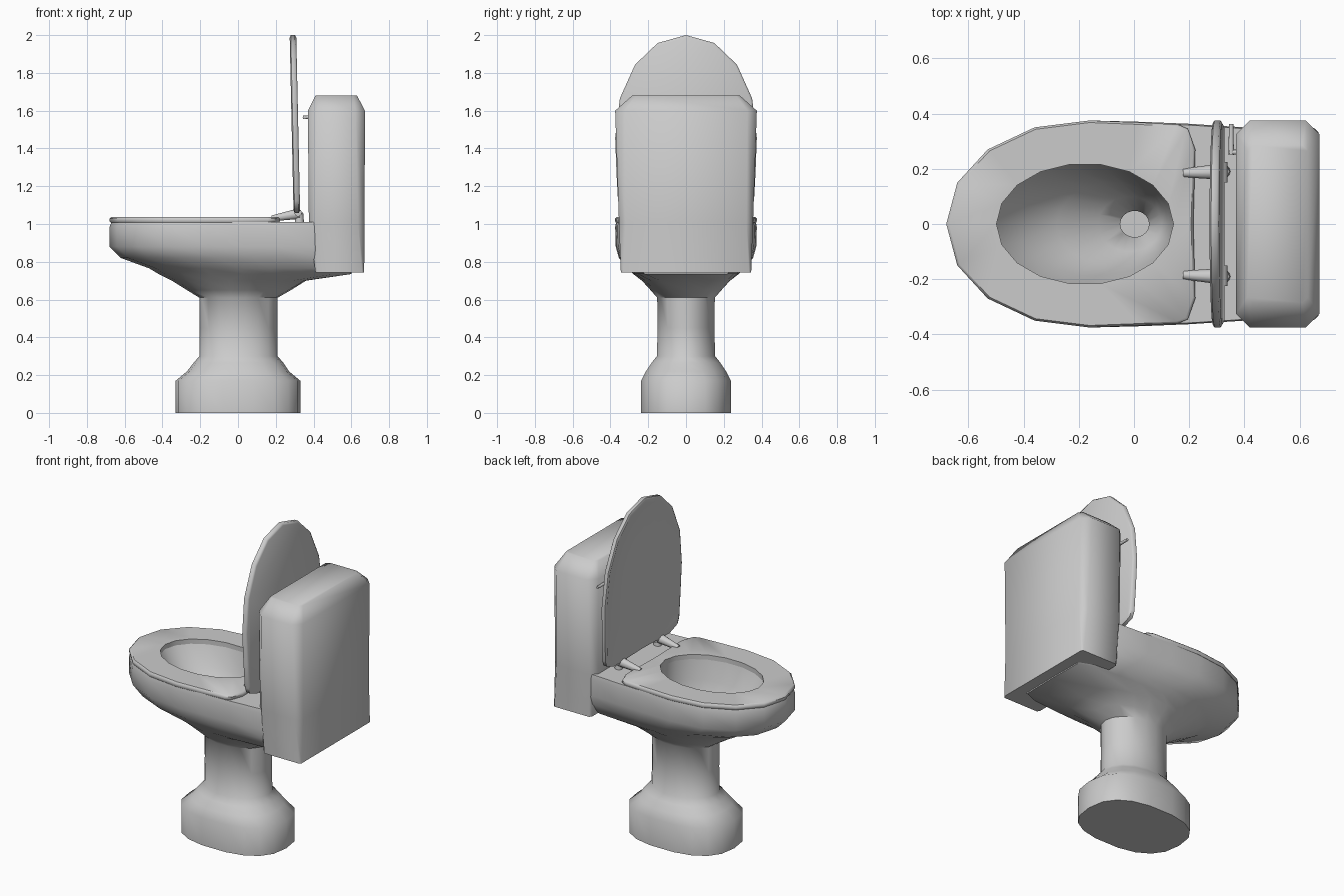
import bpy, bmesh, math
from mathutils import Vector

if "Cube" in bpy.data.objects:
    bpy.data.objects.remove(bpy.data.objects["Cube"])

# Half outlines (x, y), front tip to back centre, mirrored over y = 0
BOWL = [(-.68, 0), (-.64, .15), (-.53, .27), (-.36, .35), (-.16, .375),
        (.03, .37), (.2, .363), (.4, .35), (.5, .31), (.5, 0)]
SEAT = [(-.68, 0), (-.64, .15), (-.53, .27), (-.36, .35), (-.16, .375),
        (.02, .368), (.16, .36), (.195, .345), (.222, .27), (.215, 0)]
N = len(BOWL) - 1


def mirror(half):
    return half + [(x, -y) for x, y in half[-2:0:-1]]


def ring(xf, xb, w, z, rnd=1.0, p=1.0):
    """Bowl outline blended towards an ellipse by rnd, fitted to xf..xb and +-w."""
    half = []
    for k, (x, y) in enumerate(BOWL):
        a = math.pi * k / N
        u = (x + .68) / 1.18 * (1 - rnd) + (1 - math.copysign(abs(math.cos(a)) ** p, math.cos(a))) / 2 * rnd
        v = y / .375 * (1 - rnd) + max(math.sin(a), 0) ** p * rnd
        half.append((xf + u * (xb - xf), w * v))
    return [Vector((x, y, z)) for x, y in mirror(half)]


def loft(name, rings, closed=False, angle=45):
    bm = bmesh.new()
    vs = [[bm.verts.new(p) for p in r] for r in rings]
    pairs = list(zip(vs, vs[1:])) + ([(vs[-1], vs[0])] if closed else [])
    n = len(vs[0])
    for a, b in pairs:
        for i in range(n):
            j = (i + 1) % n
            bm.faces.new((a[i], a[j], b[j], b[i]))
    if not closed:
        bm.faces.new(vs[0])
        bm.faces.new(vs[-1])
    bmesh.ops.recalc_face_normals(bm, faces=bm.faces)
    me = bpy.data.meshes.new(name)
    bm.to_mesh(me)
    bm.free()
    ob = bpy.data.objects.new(name, me)
    bpy.context.collection.objects.link(ob)
    bpy.ops.object.select_all(action='DESELECT')
    ob.select_set(True)
    bpy.context.view_layer.objects.active = ob
    bpy.ops.object.shade_smooth_by_angle(angle=math.radians(angle))
    return ob


def rod(name, a, b, r0, r1, n=10):
    a, b = Vector(a), Vector(b)
    q = (b - a).to_track_quat('Z', 'Y')
    circle = [Vector((math.cos(t), math.sin(t), 0)) for t in (2 * math.pi * i / n for i in range(n))]
    return loft(name, [[c + q @ (v * r) for v in circle] for c, r in ((a, r0), (b, r1))])


# Bowl and pedestal: one skin from the floor up, over the rim and down to the drain
loft("bowl_and_pedestal", [
    ring(-.33, .33, .24, 0, 1, .8),
    ring(-.33, .33, .24, .17, 1, .8),
    ring(-.27, .27, .215, .22, 1, .85),
    ring(-.235, .24, .185, .265, 1, .9),
    ring(-.205, .21, .157, .30),
    ring(-.203, .208, .152, .45),
    ring(-.205, .21, .155, .61),
    ring(-.27, .28, .19, .65, .8),
    ring(-.35, .36, .235, .70, .5),
    ring(-.42, .60, .28, .735, .1),
    ring(-.47, .60, .31, .765, .05),
    ring(-.62, .55, .355, .82, 0),
    ring(-.68, .50, .372, .88, 0),
    ring(-.68, .50, .375, .985, 0),
    ring(-.67, .50, .37, 1.01, 0),
    ring(-.50, .145, .222, 1.01),
    ring(-.42, .14, .19, .89),
    ring(-.28, .125, .15, .79),
    ring(-.13, .10, .10, .71),
    ring(-.05, .055, .048, .65),
    ring(-.05, .055, .048, .58),
], angle=50)

# Seat: flat loop with a softened outer edge
def seat_ring(s, z):
    return [Vector((-.2 + (x + .2) * s, y * s, z)) for x, y in mirror(SEAT)]

loft("seat", [seat_ring(.99, 1.008), seat_ring(1, 1.015), seat_ring(1, 1.028), seat_ring(.98, 1.037),
              ring(-.498, .143, .219, 1.037), ring(-.498, .143, .219, 1.008)], closed=True)

# Lid: the seat outline stood upright, leaning slightly forward
def lid_ring(s, off):
    pts = []
    for x, y in mirror(SEAT):
        z = 1.57 + (2.0 - (x + .68) * 1.045 - 1.57) * s
        pts.append(Vector((.312 - (z - 1.06) * .022 + off, y * s, z)))
    return pts

loft("lid", [lid_ring(.5, -.008), lid_ring(.93, -.012), lid_ring(.97, -.018), lid_ring(1, -.012),
             lid_ring(1, .010), lid_ring(.97, .017)], angle=60)

# Tank: chamfered box, tapering towards the bottom
def tank_ring(x0, x1, w, c, z):
    q = [(x0, w - c), (x0 + c, w), (x1 - c, w), (x1, w - c)]
    return [Vector((x, y, z)) for x, y in q + [(x, -y) for x, y in reversed(q)]]

loft("tank", [tank_ring(.41, .668, .345, .012, .742),
              tank_ring(.375, .67, .355, .035, 1.01),
              tank_ring(.37, .672, .375, .05, 1.60),
              tank_ring(.41, .63, .285, .02, 1.68)], angle=60)

# Hinges: tapered arms with a knuckle under the lid
for side, s in (("left", -1), ("right", 1)):
    rod(side + "_hinge_arm", (.18, s * .185, 1.03), (.325, s * .19, 1.055), .016, .03)
    rod(side + "_hinge_pin", (.318, s * .15, 1.06), (.318, s * .225, 1.06), .02, .02)
    rod(side + "_hinge_post", (.325, s * .19, 1.0), (.325, s * .19, 1.06), .025, .02)

# Flush handle on the tank front
rod("handle_stem", (.345, .26, 1.565), (.39, .26, 1.565), .009, .009)
rod("handle_lever", (.352, .25, 1.565), (.352, .362, 1.565), .010, .008)
